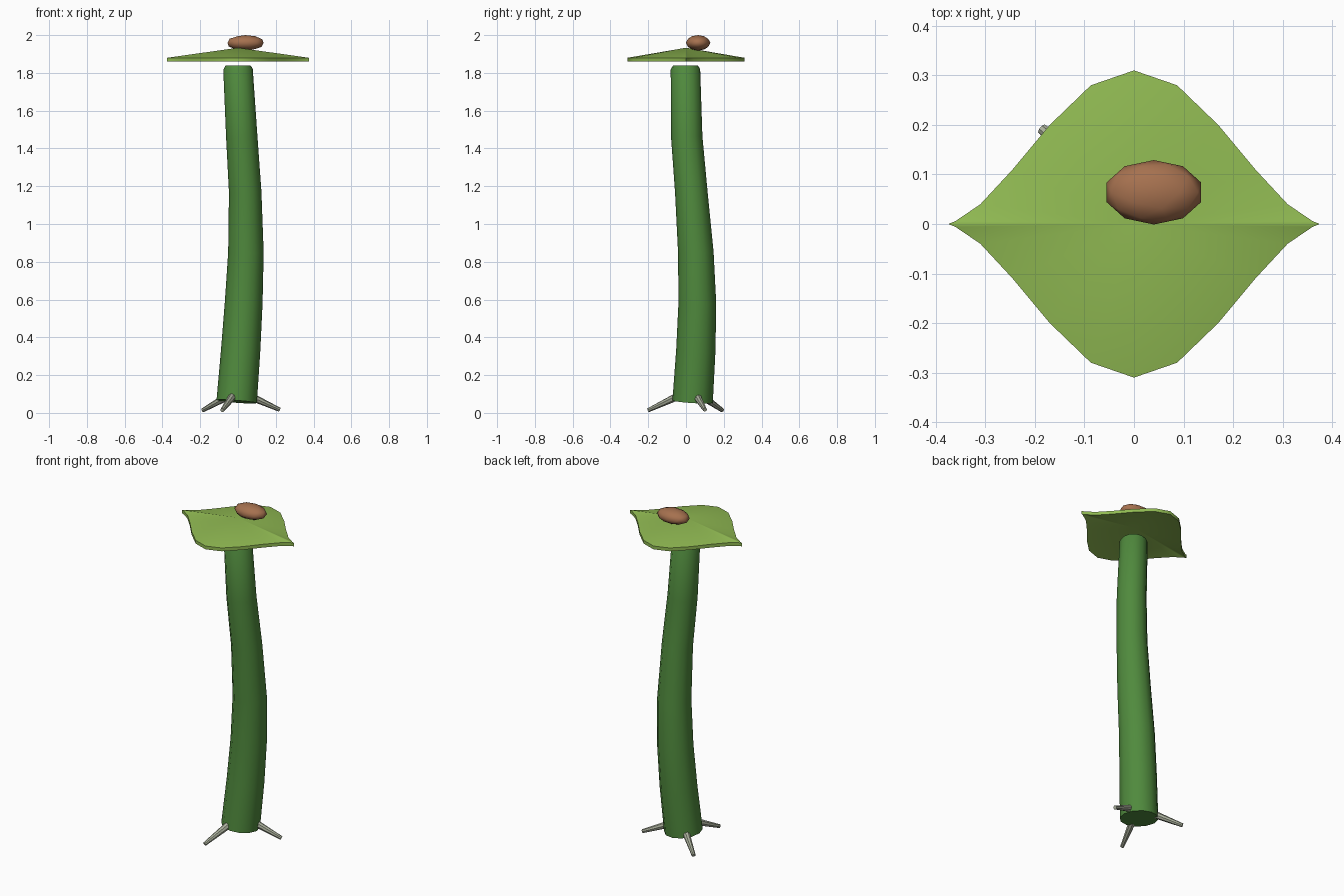
import bpy, bmesh, math
from mathutils import Vector

cube = bpy.data.objects.get("Cube")
if cube:
    bpy.data.objects.remove(cube, do_unlink=True)


def material(name, rgb):
    m = bpy.data.materials.new(name)
    m.use_nodes = True
    m.diffuse_color = (*rgb, 1)
    m.node_tree.nodes["Principled BSDF"].inputs["Base Color"].default_value = (*rgb, 1)
    return m


def finish(name, bm, mat, angle):
    bmesh.ops.recalc_face_normals(bm, faces=bm.faces)
    mesh = bpy.data.meshes.new(name)
    bm.to_mesh(mesh)
    bm.free()
    ob = bpy.data.objects.new(name, mesh)
    bpy.context.collection.objects.link(ob)
    mesh.materials.append(mat)
    bpy.ops.object.select_all(action='DESELECT')
    ob.select_set(True)
    bpy.context.view_layer.objects.active = ob
    bpy.ops.object.shade_smooth_by_angle(angle=math.radians(angle))
    return ob


def tube(name, path, mat, sides):
    """Closed tube through (x, y, z, radius) points, rings square to the path."""
    bm = bmesh.new()
    pts = [Vector(p[:3]) for p in path]
    rings = []
    for i, p in enumerate(pts):
        along = (pts[min(i + 1, len(pts) - 1)] - pts[max(i - 1, 0)]).normalized()
        u = Vector((0, 1, 0)).cross(along).normalized()
        v = along.cross(u)
        turns = [2 * math.pi * k / sides for k in range(sides)]
        rings.append([bm.verts.new(p + path[i][3] * (u * math.cos(t) + v * math.sin(t)))
                      for t in turns])
    for a, b in zip(rings, rings[1:]):
        for k in range(sides):
            j = (k + 1) % sides
            bm.faces.new((a[k], a[j], b[j], b[k]))
    bm.faces.new(rings[0])
    bm.faces.new(rings[-1])
    return finish(name, bm, mat, 40)


stem_green = material("stem green", (0.08, 0.255, 0.047))
leaf_green = material("leaf green", (0.28, 0.49, 0.085))
seed_brown = material("seed brown", (0.38, 0.165, 0.078))
root_grey = material("root grey", (0.40, 0.43, 0.33))

# Gently bowed stem
tube("stem", [(-0.007, 0.035, 0.06, 0.107), (0.014, 0.052, 0.33, 0.104),
              (0.03, 0.06, 0.58, 0.1), (0.042, 0.052, 0.85, 0.094),
              (0.038, 0.028, 1.17, 0.086), (0.02, 0.004, 1.46, 0.083),
              (0, -0.003, 1.82, 0.078), (0, -0.003, 1.838, 0.066)], stem_green, 12)

# Three tapering roots
for name, start, tip in (("front_root", (-0.03, -0.05, 0.085), (-0.083, -0.2, 0.014)),
                         ("left_root", (0.07, 0.06, 0.085), (0.22, 0.1, 0.017)),
                         ("back_root", (-0.06, 0.09, 0.085), (-0.186, 0.192, 0.014))):
    tube(name, [(*start, 0.021), (*tip, 0.011)], root_grey, 8)

# Leaf: shallow fan over a pointed outline, with a rim
quarter = [(0.375, 0), (0.36, 0.006), (0.31, 0.04), (0.245, 0.11),
           (0.17, 0.2), (0.087, 0.28), (0, 0.31)]
half = quarter + [(-x, y) for x, y in quarter[-2::-1]]
outline = half + [(x, -y) for x, y in half[-2:0:-1]]
bm = bmesh.new()
layers = []
for drop in (0, 0.02):
    ring = [bm.verts.new((x, y, 1.88 - drop)) for x, y in outline]
    peak = bm.verts.new((0, 0, 1.933 - drop))
    for i in range(len(ring)):
        bm.faces.new((ring[i - 1], ring[i], peak))
    layers.append(ring)
top, low = layers
for i in range(len(top)):
    bm.faces.new((top[i - 1], top[i], low[i], low[i - 1]))
finish("leaf", bm, leaf_green, 40)

# Seed resting on the leaf
bm = bmesh.new()
bmesh.ops.create_icosphere(bm, subdivisions=2, radius=1)
bmesh.ops.scale(bm, vec=(0.1, 0.065, 0.041), verts=bm.verts)
bmesh.ops.translate(bm, vec=(0.04, 0.064, 1.959), verts=bm.verts)
finish("seed", bm, seed_brown, 50)
